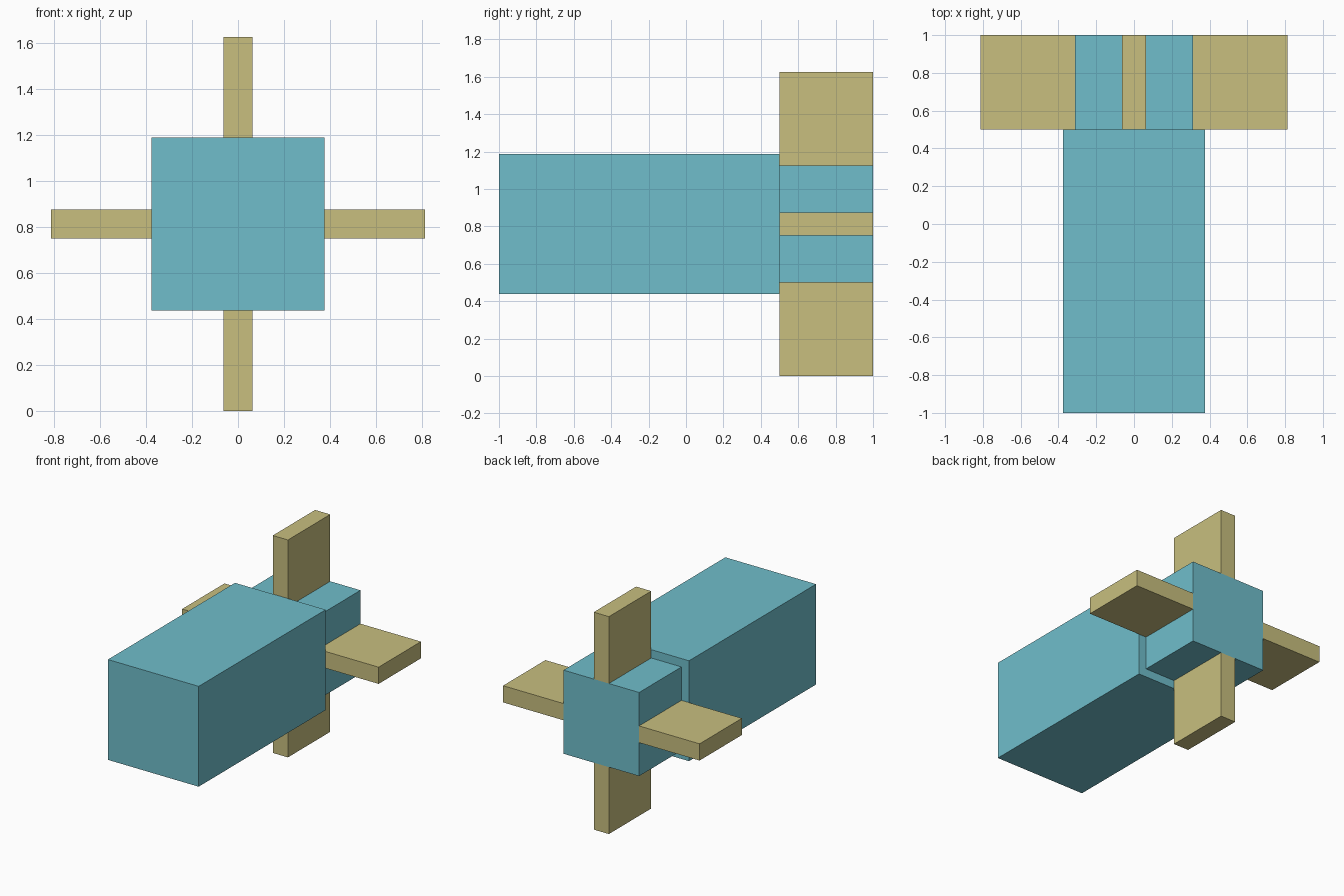
import bpy
from math import radians
from mathutils import Matrix, Vector

if "Cube" in bpy.data.objects:
    bpy.data.objects.remove(bpy.data.objects["Cube"], do_unlink=True)


def make_material(name, rgb):
    mat = bpy.data.materials.new(name)
    mat.use_nodes = True
    color = (*rgb, 1.0)
    mat.diffuse_color = color
    mat.node_tree.nodes["Principled BSDF"].inputs["Base Color"].default_value = color
    return mat


def box(name, size, center, mat):
    bpy.ops.mesh.primitive_cube_add(size=1)
    obj = bpy.context.object
    obj.name = name
    obj.data.transform(Matrix.Translation(center) @ Matrix.Diagonal((*size, 1)))
    obj.data.materials.append(mat)
    return obj


blue = make_material("soft teal", (0.162, 0.515, 0.597))
tan = make_material("sand yellow", (0.578, 0.521, 0.212))

AXIS_Z = 0.8125
TAIL = 0.625
FIN = 0.5

# Main body and the narrower tail block behind it
box("body", (0.75, 1.5, 0.75), (0, -0.25, AXIS_Z), blue)
box("tail", (TAIL, FIN, TAIL), (0, 0.75, AXIS_Z), blue)

# Four flat fins around the tail
for i, side in enumerate(("left", "top", "right", "bottom")):
    fin = box(side + "_fin", (FIN, FIN, 0.125), ((TAIL + FIN) / 2, 0.75, 0), tan)
    fin.data.transform(Matrix.Rotation(radians(-90 * i), 4, "Y"))
    fin.location = Vector((0, 0, AXIS_Z))
